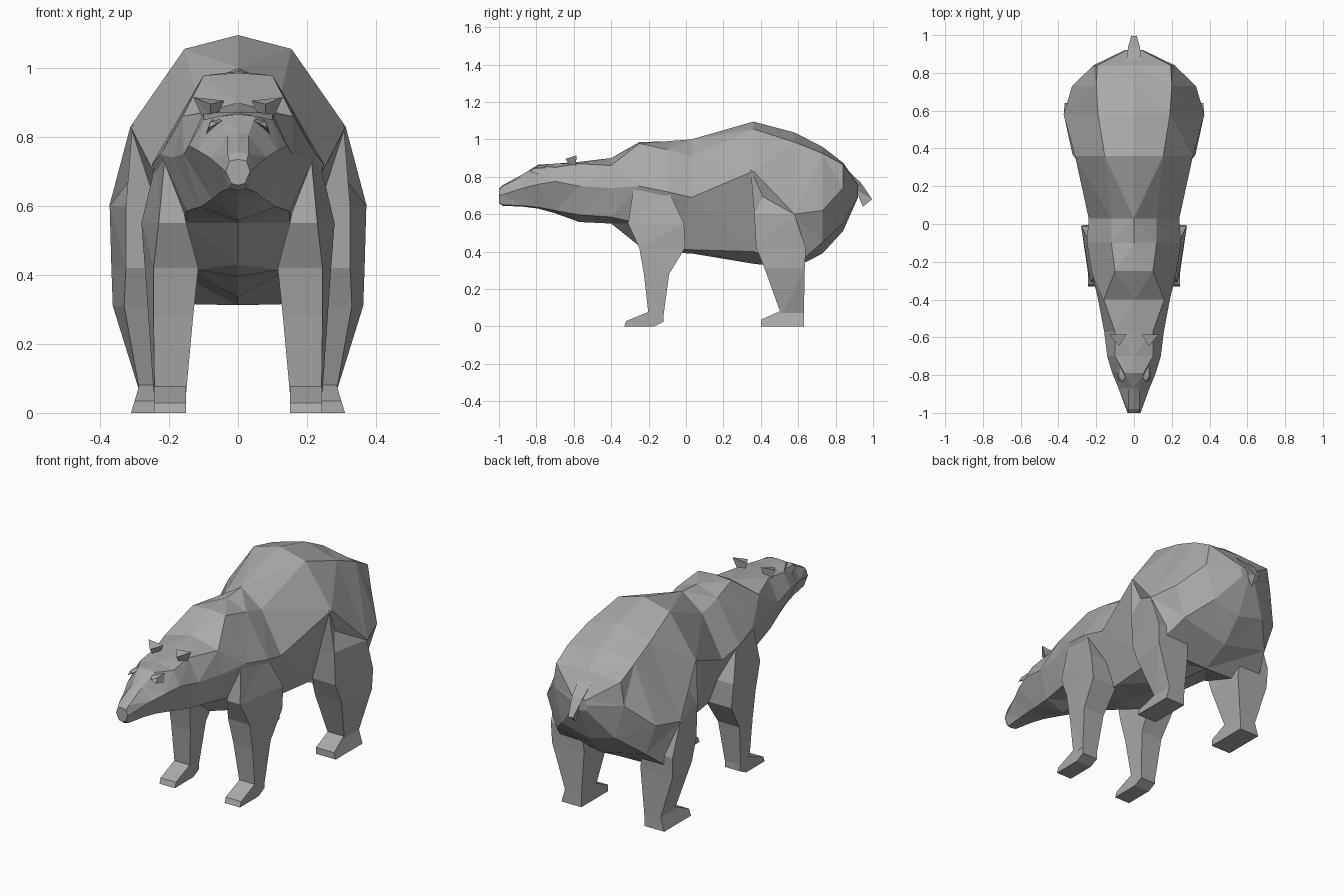
import bpy, bmesh

cube = bpy.data.objects.get("Cube")
if cube:
    bpy.data.objects.remove(cube)

fur = bpy.data.materials.new("grey fur")
fur.use_nodes = True
fur_colour = (0.4, 0.4, 0.4, 1)
fur.diffuse_color = fur_colour
fur.node_tree.nodes["Principled BSDF"].inputs["Base Color"].default_value = fur_colour


def loft(name, rings):
    """Skin a list of equal rings, cap both ends and split into flat triangles."""
    bm = bmesh.new()
    loops = [[bm.verts.new(p) for p in ring] for ring in rings]
    for a, b in zip(loops, loops[1:]):
        for i in range(len(a)):
            j = (i + 1) % len(a)
            bm.faces.new((a[i], a[j], b[j], b[i]))
    bm.faces.new(loops[0])
    bm.faces.new(loops[-1])
    bmesh.ops.triangulate(bm, faces=bm.faces[:])
    bmesh.ops.recalc_face_normals(bm, faces=bm.faces[:])
    mesh = bpy.data.meshes.new(name)
    bm.to_mesh(mesh)
    bm.free()
    mesh.materials.append(fur)
    obj = bpy.data.objects.new(name, mesh)
    bpy.context.collection.objects.link(obj)


def pair(name, rings):
    """Build a part on the left side and its mirror image on the right."""
    loft("left_" + name, rings)
    loft("right_" + name, [[(-x, y, z) for x, y, z in ring] for ring in rings])


def paw_rings(profile, inner, outer, lean):
    """Two rings of a side-on (y, z) profile; the outer one leans inward with height."""
    return [[(inner, y, z) for y, z in profile],
            [(outer - lean * z, y, z) for y, z in profile]]


def body_ring(y, top, bottom, *half):
    left = [(x, y, z) for x, z in half]
    right = [(-x, y, z) for x, z in reversed(half)]
    return [(0, y, top)] + left + [(0, y, bottom)] + right


def leg_ring(z, front, back, inner, outer, outer_front):
    return [(inner, front, z), (outer_front, front, z), (outer, back, z), (inner, back, z)]


def tail_ring(width, y_top, z_top, y_low, z_low):
    return [(-width, y_top, z_top), (width, y_top, z_top), (0, y_low, z_low)]


# Head, neck, trunk and rump: y, top, bottom, then crown, side and low points
sections = [
    (-1.0, .735, .66, (.025, .73), (.035, .7), (.02, .665)),
    (-.98, .755, .645, (.03, .75), (.042, .705), (.025, .65)),
    (-.87, .815, .64, (.03, .805), (.082, .74), (.04, .645)),
    (-.79, .865, .63, (.05, .86), (.115, .76), (.055, .637)),
    (-.7, .87, .605, (.1, .85), (.142, .775), (.075, .62)),
    (-.57, .88, .558, (.1, .87), (.158, .75), (.11, .597)),
    (-.4, .9, .55, (.16, .86), (.19, .74), (.15, .585)),
    (-.25, .985, .43, (.1, .978), (.225, .75), (.15, .55)),
    (-.1, .99, .395, (.12, .945), (.25, .72), (.12, .415)),
    (.03, 1.0, .39, (.12, .91), (.24, .69), (.135, .41)),
    (.36, 1.095, .335, (.155, 1.055), (.312, .83), (.17, .4)),
    (.58, 1.037, .312, (.19, .985), (.373, .6), (.34, .32)),
    (.73, .96, .39, (.2, .925), (.328, .62), (.27, .45)),
    (.84, .875, .51, (.195, .865), (.215, .74), (.16, .55)),
    (.92, .76, .69, (.04, .755), (.05, .73), (.04, .7)),
]
loft("body", [body_ring(*s) for s in sections])

# Legs: height, front, back, inner, outer at back, outer at front
front_rows = [
    (.74, -.28, -.1, .19, .235, .212),
    (.55, -.31, -.01, .15, .28, .23),
    (.42, -.25, -.005, .115, .27, .245),
    (.28, -.225, -.09, .13, .26, .245),
    (.06, -.2, -.12, .15, .245, .242),
]
rear_rows = [
    (.835, .345, .48, .2, .26, .306),
    (.6, .365, .58, .2, .372, .325),
    (.42, .375, .64, .18, .367, .325),
    (.31, .42, .635, .17, .363, .33),
    (.06, .51, .63, .19, .285, .285),
]
pair("front_leg", [leg_ring(*r) for r in front_rows])
pair("rear_leg", [leg_ring(*r) for r in rear_rows])

# Paws
front_paw = [(-.33, 0), (-.32, .028), (-.2, .078), (-.12, .06), (-.12, .025), (-.17, 0)]
rear_paw = [(.4, 0), (.4, .035), (.51, .085), (.63, .085), (.63, 0)]
pair("front_paw", paw_rings(front_paw, .15, .243, 0))
pair("rear_paw", paw_rings(rear_paw, .19, .31, .3))

# Tail: half width, upper edge, lower edge
tail_rows = [
    (.04, .86, .84, .89, .73),
    (.032, .935, .768, .91, .73),
    (.015, .995, .68, .945, .64),
]
loft("tail", [tail_ring(*r) for r in tail_rows])

# Ears flare upward from a narrow base
ear_base = [(.06, -.59, .86), (.1, -.59, .85), (.08, -.62, .86)]
ear_rim = [(.04, -.585, .905), (.13, -.585, .915), (.08, -.645, .895)]
pair("ear", [ear_base, ear_rim])

# Brow ridges overhang the eyes
brow_base = [(.03, -.78, .855), (.095, -.76, .805), (.08, -.7, .85)]
brow_edge = [(.06, -.835, .84), (.085, -.83, .825), (.08, -.81, .845)]
pair("brow", [brow_base, brow_edge])
